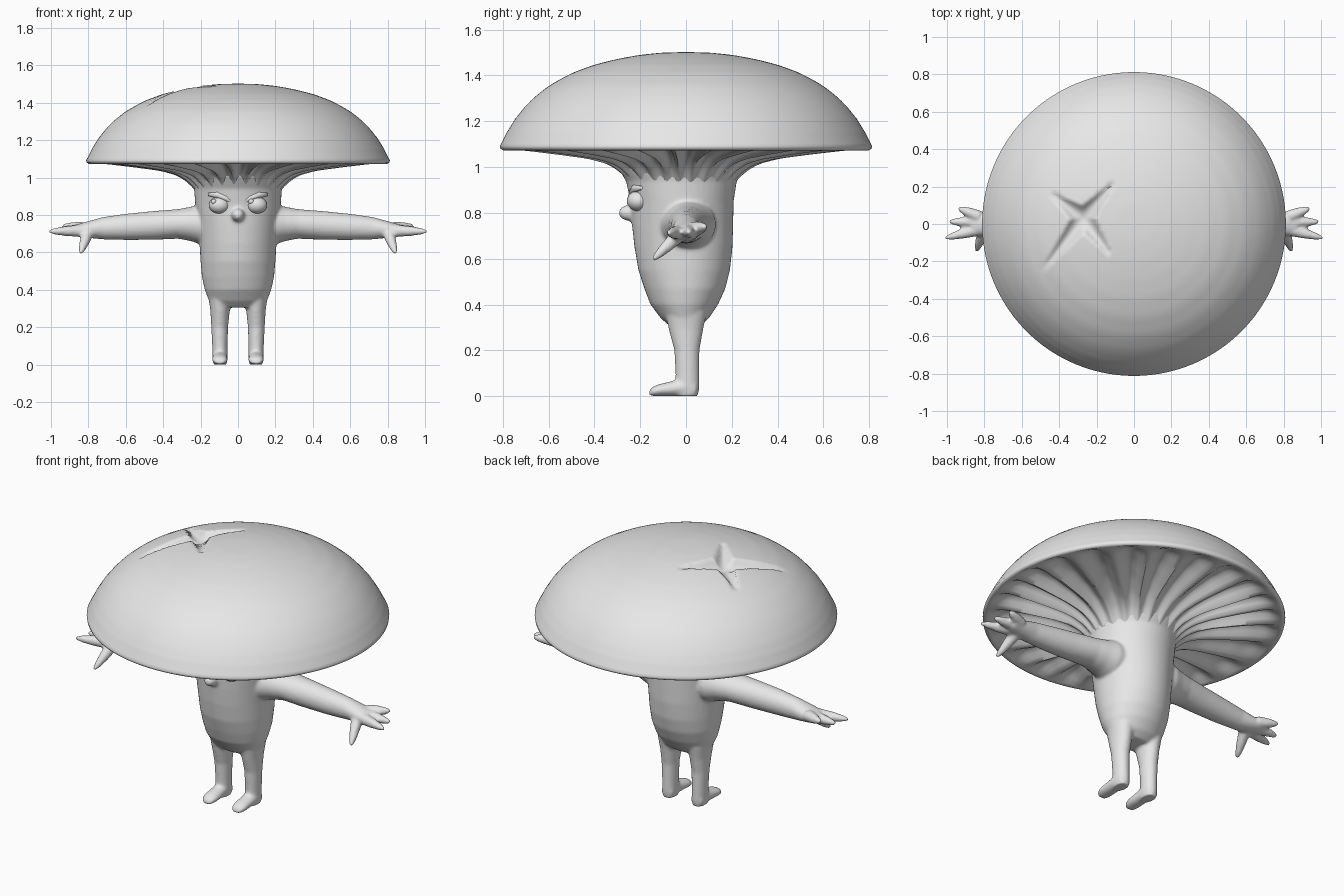
import bpy, bmesh, math
from mathutils import Vector

if "Cube" in bpy.data.objects:
    bpy.data.objects.remove(bpy.data.objects["Cube"])

grey = bpy.data.materials.new("warm_grey")
grey.diffuse_color = (0.8, 0.8, 0.8, 1)
grey.use_nodes = True
grey.node_tree.nodes["Principled BSDF"].inputs["Base Color"].default_value = grey.diffuse_color


def finish(name, bm, angle=40):
    bmesh.ops.recalc_face_normals(bm, faces=bm.faces[:])
    mesh = bpy.data.meshes.new(name)
    bm.to_mesh(mesh)
    bm.free()
    mesh.materials.append(grey)
    ob = bpy.data.objects.new(name, mesh)
    bpy.context.collection.objects.link(ob)
    bpy.ops.object.select_all(action='DESELECT')
    ob.select_set(True)
    bpy.context.view_layer.objects.active = ob
    bpy.ops.object.shade_smooth_by_angle(angle=math.radians(angle))
    return ob


def skin(bm, rings, n):
    """Closed skin over rings of n vertices, capped at both ends."""
    for a, b in zip(rings, rings[1:]):
        for i in range(n):
            j = (i + 1) % n
            bm.faces.new((a[i], a[j], b[j], b[i]))
    bm.faces.new(rings[0])
    bm.faces.new(rings[-1])


def loft(bm, sections, n=32):
    """Sections are (centre, first half axis, second half axis)."""
    rings = []
    for c, u, v in sections:
        c, u, v = Vector(c), Vector(u), Vector(v)
        rings.append([bm.verts.new(c + u * math.cos(t) + v * math.sin(t))
                      for t in (2 * math.pi * i / n for i in range(n))])
    skin(bm, rings, n)


def ball(bm, centre, size):
    made = bmesh.ops.create_uvsphere(bm, u_segments=24, v_segments=16, radius=1)
    for v in made["verts"]:
        v.co = Vector(centre) + Vector(a * b for a, b in zip(v.co, size))


def lerp(table, x):
    for (x0, y0), (x1, y1) in zip(table, table[1:]):
        if x <= x1:
            t = (x - x0) / (x1 - x0)
            return y0 + (y1 - y0) * max(t, 0)
    return table[-1][1]


def curve(table, x):
    """Table lookup, averaged to round off the corners."""
    return sum(lerp(table, x + d * 0.012) for d in (-2, -1, 0, 1, 2)) / 5


# ---- cap: domed top with a star scar, ribbed underside
DOME = [(0, 1.502), (0.1, 1.5), (0.2, 1.49), (0.3, 1.472), (0.4, 1.447), (0.5, 1.41),
        (0.6, 1.355), (0.68, 1.29), (0.74, 1.22), (0.78, 1.155), (0.805, 1.105)]
RIDGE = [(0.18, 0.86), (0.22, 0.92), (0.27, 0.975), (0.33, 1.012), (0.42, 1.035),
         (0.55, 1.052), (0.7, 1.07), (0.78, 1.076)]
VALLEY = [(0.18, 0.86), (0.22, 0.93), (0.27, 1.0), (0.35, 1.052), (0.45, 1.088),
          (0.58, 1.115), (0.7, 1.12), (0.75, 1.1), (0.78, 1.076)]
SCAR = Vector((-0.27, 0.03))
TIPS = [Vector(p) for p in ((-0.1, 0.23), (-0.45, 0.17), (-0.49, -0.25), (-0.12, -0.17))]


def scar(x, y):
    p, best = Vector((x, y)), 0
    for tip in TIPS:
        d = tip - SCAR
        t = max(0, min(1, (p - SCAR).dot(d) / d.length_squared))
        off = (p - SCAR - d * t).length
        w = 0.012 + 0.05 * (1 - t) ** 1.3
        dent = -(0.008 + 0.042 * (1 - t)) * max(0, 1 - (off / w) ** 2) * min(1, (1 - t) * 8)
        best = min(best, dent)
    return best


def gill(t):
    wave = 0.5 + 0.5 * math.sin(24 * t + 0.9 * math.sin(3 * t) + 0.6 * math.sin(5 * t + 1))
    return wave ** 0.8


N = 192
bm = bmesh.new()
rings = []
angles = [2 * math.pi * i / N for i in range(N)]
for k in range(1, 71):
    r = 0.805 * math.sin(math.pi / 2 * k / 70) if k > 55 else 0.805 * math.sin(math.pi / 2 * 55 / 70) * k / 55
    rings.append([bm.verts.new((r * math.cos(t), r * math.sin(t),
                  curve(DOME, r) if r < 0.74 else lerp(DOME, r))) for t in angles])
for r, z in ((0.812, 1.092), (0.81, 1.08), (0.797, 1.073)):
    rings.append([bm.verts.new((r * math.cos(t), r * math.sin(t), z)) for t in angles])
for k in range(36):
    r = 0.78 - 0.6 * k / 35
    ring = []
    for t in angles:
        g = gill(t)
        z = curve(RIDGE, r) * (1 - g) + curve(VALLEY, r) * g
        ring.append(bm.verts.new((r * math.cos(t), r * math.sin(t) - 0.03 * (0.78 - r), z)))
    rings.append(ring)
skin(bm, rings, N)
for ring in rings[:70]:
    for v in ring:
        v.co.z += scar(v.co.x, v.co.y)
finish("mushroom_cap", bm, 60)

# ---- body: stalk, legs, arms and hands fused into one skin
bm = bmesh.new()
STALK = [  # height, half width, front, back
    (1.07, 0.29, -0.33, 0.30), (1.0, 0.25, -0.30, 0.26), (0.94, 0.235, -0.262, 0.222),
    (0.85, 0.228, -0.243, 0.208), (0.75, 0.215, -0.236, 0.206), (0.65, 0.206, -0.225, 0.203),
    (0.55, 0.2, -0.208, 0.192), (0.47, 0.193, -0.182, 0.172), (0.4, 0.178, -0.155, 0.14),
    (0.34, 0.155, -0.11, 0.1), (0.305, 0.12, -0.07, 0.06)]
loft(bm, [((0, (f + b) / 2, z), (w, 0, 0), (0, (b - f) / 2, 0)) for z, w, f, b in STALK], 48)
ball(bm, (0, -0.245, 0.8), (0.035, 0.05, 0.035))  # snout

ARM = [  # x, y, z, half depth, half height
    (0.1, 0.01, 0.75, 0.12, 0.11), (0.2, 0.01, 0.75, 0.12, 0.108), (0.25, 0.01, 0.752, 0.105, 0.092),
    (0.32, 0.01, 0.752, 0.09, 0.079), (0.45, 0.005, 0.744, 0.077, 0.077), (0.6, 0, 0.736, 0.067, 0.07),
    (0.72, 0, 0.729, 0.058, 0.06), (0.8, 0, 0.722, 0.064, 0.045), (0.87, 0, 0.717, 0.062, 0.03)]
FINGERS = [  # base, tip
    ((0.83, 0.04, 0.73), (0.94, 0.085, 0.74)), ((0.83, 0.01, 0.72), (0.99, 0.012, 0.715)),
    ((0.83, -0.03, 0.715), (1.01, -0.075, 0.712)), ((0.8, -0.02, 0.715), (0.842, -0.145, 0.595))]
LEG = [  # height, x, y, half width, half depth
    (0.46, 0.1, -0.005, 0.07, 0.1), (0.36, 0.096, 0, 0.062, 0.09), (0.29, 0.096, 0, 0.052, 0.075),
    (0.2, 0.098, 0.004, 0.045, 0.055), (0.1, 0.097, 0.006, 0.041, 0.052),
    (0.04, 0.096, 0.006, 0.04, 0.052), (0.0, 0.096, 0.004, 0.037, 0.05)]
for s in (-1, 1):
    loft(bm, [((s * x, y, z), (0, ry, 0), (0, 0, rz)) for x, y, z, ry, rz in ARM])
    for base, tip in FINGERS:
        a, b = (Vector((s * p[0], p[1], p[2])) for p in (base, tip))
        d = (b - a).normalized()
        u = d.cross(Vector((s, 0.3, 1))).normalized()
        v = d.cross(u)
        loft(bm, [(a + (b - a) * t, u * r, v * r) for t, r in
                  ((0, 0.034), (0.5, 0.027), (0.8, 0.019), (1, 0.009))], 16)
    loft(bm, [((s * x, y, z), (rx, 0, 0), (0, ry, 0)) for z, x, y, rx, ry in LEG])
    # foot, running forward from the heel
    loft(bm, [((s * 0.097, y, h), (w, 0, 0), (0, 0, h)) for y, w, h in
              ((0.045, 0.036, 0.03), (0, 0.04, 0.04), (-0.06, 0.041, 0.033),
               (-0.12, 0.042, 0.026), (-0.148, 0.036, 0.02), (-0.16, 0.02, 0.012))])
body = finish("body_with_limbs", bm, 180)
remesh = body.modifiers.new("fuse", 'REMESH')
remesh.mode = 'VOXEL'
remesh.voxel_size = 0.008
remesh.use_smooth_shade = True
soft = body.modifiers.new("soften", 'SMOOTH')
soft.factor = 0.5
soft.iterations = 8

# ---- eyes: ball, small pupil bump and a slanted brow for each side
for s, side in ((-1, "left"), (1, "right")):
    bm = bmesh.new()
    ball(bm, (s * 0.1, -0.208, 0.852), (0.056, 0.05, 0.045))
    ball(bm, (s * 0.1 - 0.03, -0.243, 0.872), (0.014, 0.01, 0.014))
    finish(side + "_eye", bm, 60)
    bm = bmesh.new()
    loft(bm, [((s * x, y, z), (0, r, 0), (0, 0, r)) for x, y, z, r in
              ((0.03, -0.235, 0.868, 0.008), (0.06, -0.232, 0.888, 0.017),
               (0.11, -0.222, 0.906, 0.018), (0.16, -0.195, 0.91, 0.008))], 16)
    finish(side + "_brow", bm, 60)
